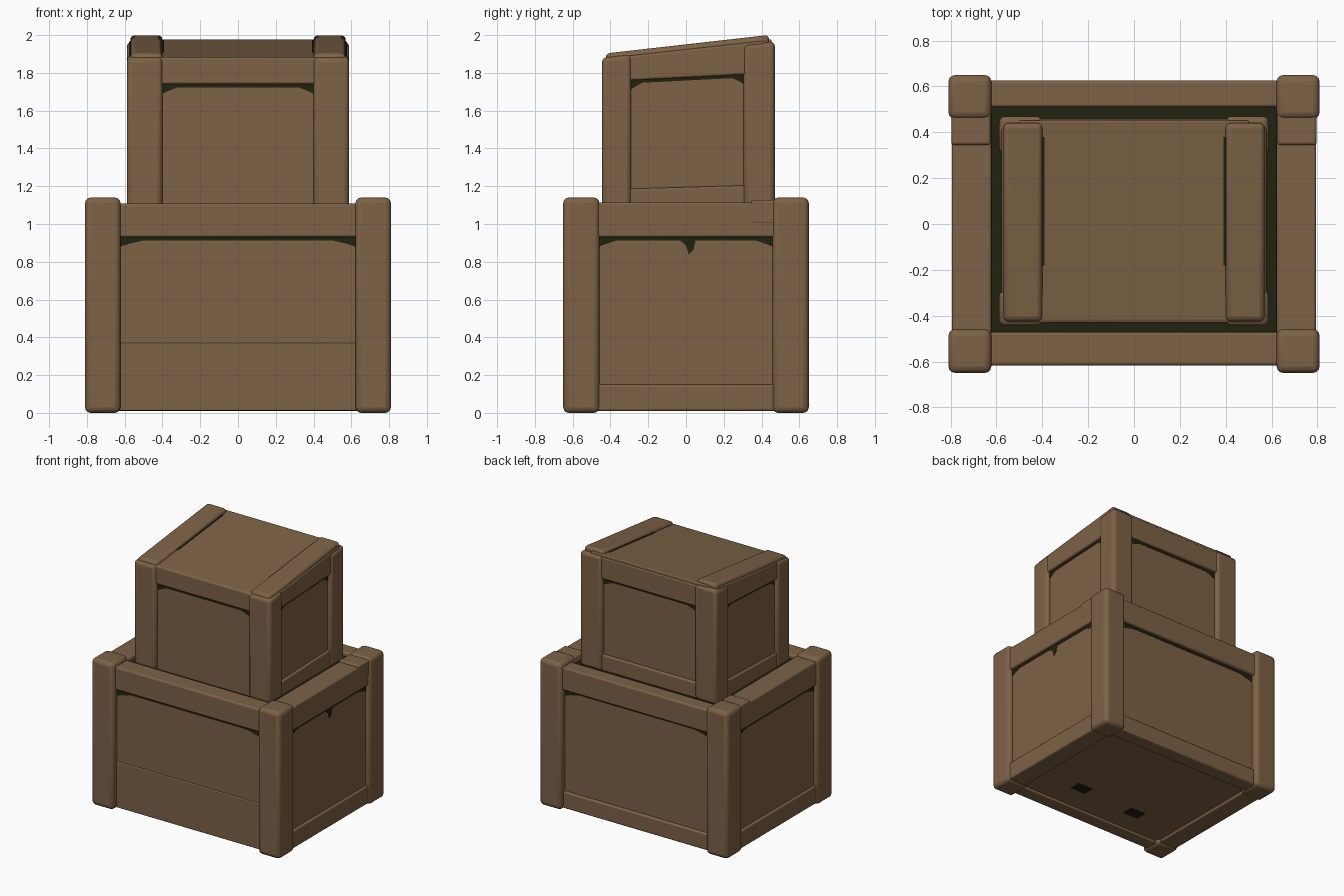
import bpy, bmesh
from mathutils import Vector

if "Cube" in bpy.data.objects:
    bpy.data.objects.remove(bpy.data.objects["Cube"])


def material(name, rgb):
    m = bpy.data.materials.new(name)
    m.diffuse_color = (*rgb, 1)
    m.use_nodes = True
    m.node_tree.nodes["Principled BSDF"].inputs["Base Color"].default_value = m.diffuse_color
    return m


WOOD = material("brown wood", (0.205, 0.122, 0.061))
DARK = material("dark gap", (0.016, 0.016, 0.005))


def finish(name, bm, mat, bevel=0.0, segments=3):
    bmesh.ops.recalc_face_normals(bm, faces=bm.faces)
    me = bpy.data.meshes.new(name)
    bm.to_mesh(me)
    bm.free()
    me.materials.append(mat)
    ob = bpy.data.objects.new(name, me)
    bpy.context.collection.objects.link(ob)
    if bevel:
        mod = ob.modifiers.new("rounded edges", 'BEVEL')
        mod.width = bevel
        mod.segments = segments
    bpy.context.view_layer.objects.active = ob
    ob.select_set(True)
    bpy.ops.object.shade_smooth_by_angle()
    ob.select_set(False)
    return ob


def box(name, x, y, z, bevel=0.01, top=0.0, bottom=0.0, mat=WOOD):
    """Box from ranges; top and bottom may slope along y."""
    bm = bmesh.new()
    bmesh.ops.create_cube(bm, size=1)
    for v in bm.verts:
        hi = v.co.z > 0
        px = max(x) if v.co.x > 0 else min(x)
        py = max(y) if v.co.y > 0 else min(y)
        v.co = (px, py, z[1] + top * py if hi else z[0] + bottom * py)
    return finish(name, bm, mat, bevel)


def stain(name, origin, u, n, points, thick=0.006):
    """Thin dark plate on an upright face: points are (sideways, height)."""
    bm = bmesh.new()
    o, u, n = Vector(origin), Vector(u), Vector(n)
    f = bm.faces.new([bm.verts.new(o + u * a + Vector((0, 0, b)) - n * 0.003) for a, b in points])
    r = bmesh.ops.extrude_face_region(bm, geom=[f])
    for v in r["geom"]:
        if isinstance(v, bmesh.types.BMVert):
            v.co += n * thick
    return finish(name, bm, DARK)


def gap_outline(w, z0, z1, drip=False):
    """Dark gap under a rail, wider at both corners, with an optional drip."""
    low = [(-w, -0.045), (-w * 0.92, -0.03), (-w * 0.8, -0.012)]
    mid = [(-0.03, -0.012), (0.0, -0.04), (0.015, -0.085), (0.04, -0.06), (0.05, -0.012)] if drip else []
    low = low + mid + [(-a, b) for a, b in reversed(low)]

    def zt(a):
        return z0 + (z1 - z0) * (a + w) / (2 * w)
    return [(a, zt(a) + b) for a, b in low] + [(w, z1 + 0.01), (-w, z0 + 0.01)]


# ---------------- lower crate ----------------
box("lower_panels", (-0.775, 0.775), (-0.597, 0.597), (0.03, 1.07), 0)
box("lower_front_plank", (-0.65, 0.65), (-0.604, -0.5), (0.012, 0.37), 0.006)
for s, side in ((-1, "left"), (1, "right")):
    for t, end in ((-1, "front"), (1, "back")):
        box(f"lower_post_{end}_{side}", (s * 0.622, s * 0.81), (t * 0.458, t * 0.65), (0, 1.14), 0.03)
    # side rails and the short block beside each back post
    box(f"lower_top_rail_{side}", (s * 0.622, s * 0.795), (-0.6, 0.6), (0.93, 1.115), 0.012)
    box(f"lower_bottom_rail_{side}", (s * 0.64, s * 0.793), (-0.6, 0.6), (0.01, 0.15), 0.012)
    box(f"lower_back_block_{side}", (s * 0.625, s * 0.797), (0.345, 0.6), (1.0, 1.128), 0.012)
    box(f"lower_side_gap_{side}", (s * 0.57, s * 0.63), (-0.5, 0.53), (1.074, 1.08), 0, mat=DARK)
box("lower_top_rail_front", (-0.7, 0.7), (-0.617, -0.472), (0.93, 1.108), 0.012)
box("lower_top_rail_back", (-0.7, 0.7), (0.51, 0.625), (0.93, 1.108), 0.012)
box("lower_bottom_rail_back", (-0.7, 0.7), (0.5, 0.617), (0.01, 0.14), 0.012)
# dark sunken lid under the upper crate, and two slots in the underside
box("lower_lid", (-0.63, 0.63), (-0.52, 0.52), (1.068, 1.075), 0, mat=DARK)
for x, y in ((0.28, -0.26), (-0.245, -0.29)):
    box("underside_slot", (x - 0.065, x + 0.065), (y - 0.045, y + 0.045), (0.026, 0.032), 0, mat=DARK)

# ---------------- upper crate with sloping top ----------------
SL = 0.11
box("upper_panels", (-0.557, 0.557), (-0.415, 0.437), (1.075, 1.9), 0, top=SL)
for s, side in ((-1, "left"), (1, "right")):
    box(f"upper_post_front_{side}", (s * 0.4, s * 0.588), (-0.445, -0.29), (1.075, 1.93), 0.025, top=SL)
    box(f"upper_post_back_{side}", (s * 0.4, s * 0.588), (0.305, 0.47), (1.075, 1.915), 0.025, top=SL)
    box(f"upper_top_rail_{side}", (s * 0.42, s * 0.577), (-0.4, 0.42), (1.775, 1.925), 0.012, top=SL, bottom=0.05)
    box(f"upper_bottom_rail_{side}", (s * 0.42, s * 0.575), (-0.4, 0.42), (1.075, 1.195), 0.01, top=0.03)
    box(f"lid_runner_{side}", (s * 0.4, s * 0.57), (-0.425, 0.44), (1.88, 1.951), 0.022, top=0.113, bottom=SL)
    box(f"lid_gap_{side}", (s * 0.391, s * 0.402), (-0.18, 0.38), (1.926, 1.932), 0, top=SL, bottom=SL, mat=DARK)
box("upper_lid", (-0.5, 0.5), (-0.425, 0.452), (1.87, 1.929), 0.008, top=SL, bottom=SL)
box("upper_top_rail_front", (-0.5, 0.5), (-0.432, -0.3), (1.74, 1.882), 0.012)
box("upper_top_rail_back", (-0.5, 0.5), (0.3, 0.458), (1.79, 1.96), 0.012)
box("upper_bottom_rail_back", (-0.5, 0.5), (0.3, 0.455), (1.075, 1.2), 0.012)

# ---------------- dark gaps under the top rails ----------------
X, Y = Vector((1, 0, 0)), Vector((0, 1, 0))
for s, side in ((-1, "front"), (1, "back")):
    stain(f"lower_gap_{side}", (0, s * 0.597, 0), X, Y * s, gap_outline(0.625, 0.925, 0.925))
    y, z = (-0.415, 1.735) if s < 0 else (0.437, 1.785)
    stain(f"upper_gap_{side}", (0, y, 0), X, Y * s, gap_outline(0.4, z, z))
for s, side in ((-1, "left"), (1, "right")):
    stain(f"lower_gap_{side}", (s * 0.775, 0, 0), Y, X * s, gap_outline(0.46, 0.925, 0.925, s > 0))
    stain(f"upper_gap_{side}", (s * 0.557, 0.007, 0), Y, X * s, gap_outline(0.298, 1.757, 1.787))
